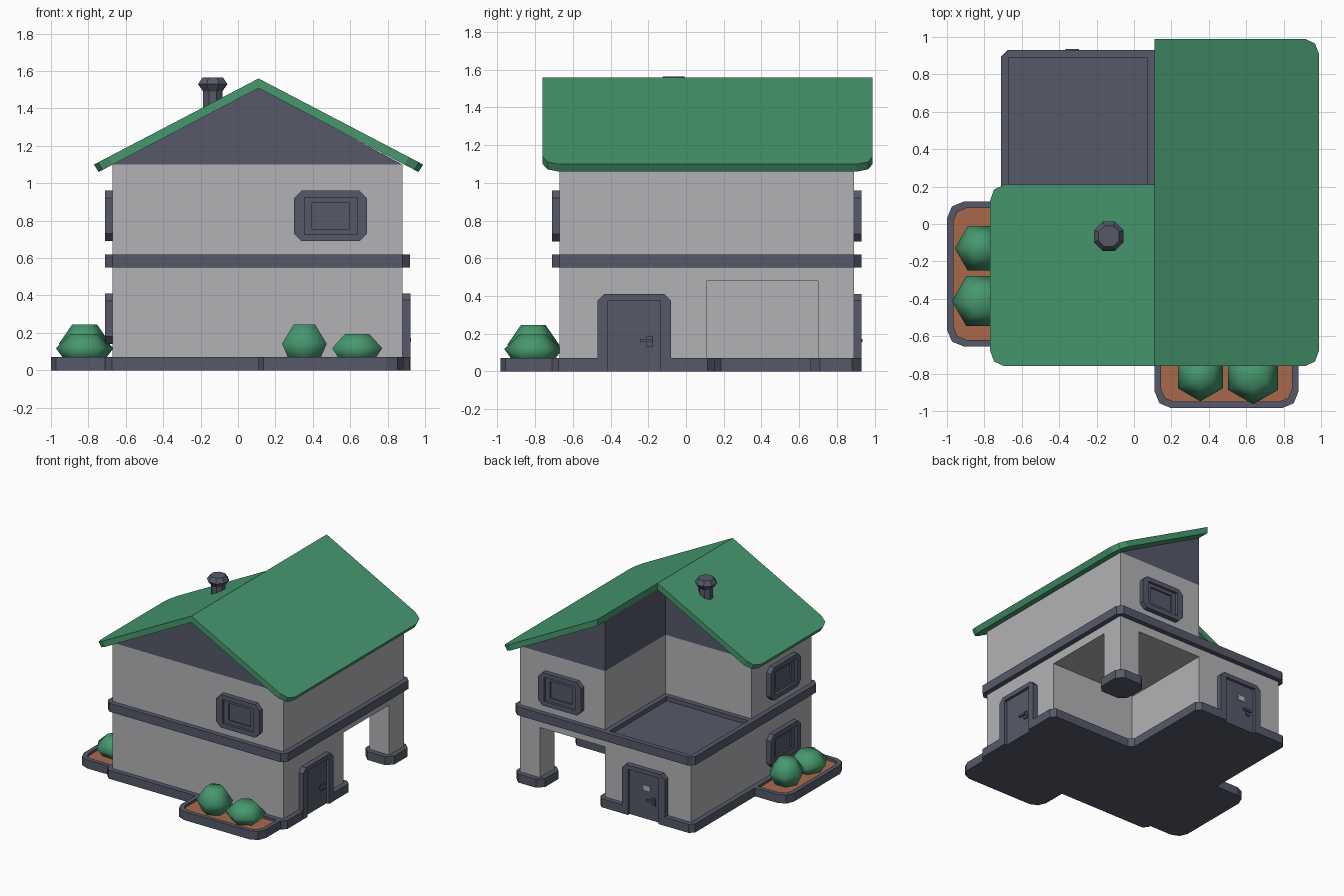
import bpy, bmesh, math
from mathutils import Matrix, Vector

if "Cube" in bpy.data.objects:
    bpy.data.objects.remove(bpy.data.objects["Cube"])


def material(name, color):
    m = bpy.data.materials.new(name)
    m.use_nodes = True
    m.diffuse_color = (*color, 1)
    m.node_tree.nodes["Principled BSDF"].inputs["Base Color"].default_value = (*color, 1)
    return m


GREY = material("wall grey", (0.45, 0.45, 0.47))
SLATE = material("slate", (0.092, 0.102, 0.14))
GREEN = material("roof and leaf green", (0.061, 0.314, 0.156))
SOIL = material("clay soil", (0.4, 0.138, 0.069))


def basis(right, normal, origin=(0, 0, 0)):
    """Upright drawing plane: u runs right, v runs up, w runs outward."""
    m = Matrix((right, (0, 0, 1), normal)).transposed().to_4x4()
    m.translation = Vector(origin)
    return m


LEFT_X, RIGHT_X, FRONT_Y, BACK_Y, MID = -0.67, 0.88, -0.67, 0.89, 0.11
PLAN = Matrix.Identity(4)
FRONT = basis((1, 0, 0), (0, -1, 0), (0, FRONT_Y, 0))
BACK = basis((-1, 0, 0), (0, 1, 0), (0, BACK_Y, 0))
RIGHT = basis((0, 1, 0), (1, 0, 0), (RIGHT_X, 0, 0))
LEFT = basis((0, -1, 0), (-1, 0, 0), (LEFT_X, 0, 0))
PROFILE = basis((1, 0, 0), (0, -1, 0))


def finish(name, bm, mat):
    bmesh.ops.recalc_face_normals(bm, faces=bm.faces[:])
    mesh = bpy.data.meshes.new(name)
    bm.to_mesh(mesh)
    bm.free()
    mesh.materials.append(mat)
    obj = bpy.data.objects.new(name, mesh)
    bpy.context.collection.objects.link(obj)
    return obj


def prism(name, points, lo, hi, mat, plane=PLAN, bevel=0, segments=1, corner=lambda u, v: True):
    """Extrude an outline along w, bevelling the chosen corners."""
    bm = bmesh.new()
    face = bm.faces.new([bm.verts.new((u, v, lo)) for u, v in points])
    ext = bmesh.ops.extrude_face_region(bm, geom=[face])
    for v in ext["geom"]:
        if isinstance(v, bmesh.types.BMVert):
            v.co.z = hi
    if bevel:
        edges = [e for e in bm.edges
                 if abs(e.verts[0].co.z - e.verts[1].co.z) > 1e-5
                 and corner(e.verts[0].co.x, e.verts[0].co.y)]
        bmesh.ops.bevel(bm, geom=edges, offset=bevel, segments=segments,
                        profile=0.5, affect='EDGES')
    bm.transform(plane)
    return finish(name, bm, mat)


def rect(u0, v0, u1, v1):
    return [(u0, v0), (u1, v0), (u1, v1), (u0, v1)]


def cut(obj, cutter):
    """Subtract the cutter and discard it."""
    mod = obj.modifiers.new("cut", 'BOOLEAN')
    mod.operation, mod.solver, mod.object = 'DIFFERENCE', 'EXACT', cutter
    bpy.context.view_layer.update()
    result = obj.evaluated_get(bpy.context.evaluated_depsgraph_get())
    mesh = bpy.data.meshes.new_from_object(result)
    obj.modifiers.remove(mod)
    obj.data = mesh
    bpy.data.objects.remove(cutter)


def lathe(name, rings, center, sides, phase, mat, smooth=False):
    bm = bmesh.new()
    loops = []
    for r, z in rings:
        angles = [phase + math.tau * i / sides for i in range(sides)]
        loops.append([bm.verts.new((center[0] + r * math.cos(a), center[1] + r * math.sin(a), z))
                      for a in angles])
    for a, b in zip(loops, loops[1:]):
        for i in range(sides):
            j = (i + 1) % sides
            bm.faces.new((a[i], a[j], b[j], b[i]))
    bm.faces.new(loops[0])
    bm.faces.new(loops[-1])
    obj = finish(name, bm, mat)
    if smooth:
        obj.data.polygons.foreach_set("use_smooth", [True] * len(obj.data.polygons))
    return obj


def l_shape(out):
    """Ground floor outline with the open back corner, grown by out."""
    x0, y0, x1, y1, m = LEFT_X - out, FRONT_Y - out, RIGHT_X + out, BACK_Y + out, MID + out
    return [(x0, y0), (x1, y0), (x1, m), (m, m), (m, y1), (x0, y1)]


# Foundation, ground floor and corner pillar
foundation = prism("foundation", l_shape(0.04), 0, 0.07, SLATE, bevel=0.035)
prism("pillar_base", rect(0.66, 0.66, 0.92, 0.93), 0, 0.07, SLATE, bevel=0.05)
prism("pillar", rect(0.7, 0.7, RIGHT_X, BACK_Y), 0.06, 0.49, GREY)
prism("ground_floor_walls", l_shape(0), 0.06, 0.49, GREY)
prism("carport_ceiling", rect(LEFT_X, FRONT_Y, RIGHT_X, BACK_Y), 0.48, 0.57, GREY)

# Floor band with sunken terrace
band = prism("floor_band", rect(-0.71, -0.71, 0.92, 0.93), 0.55, 0.62, SLATE, bevel=0.04)
cut(band, prism("terrace_cutter", rect(-0.67, 0.15, 0.07, 0.89), 0.585, 0.7, SLATE))

# Upper walls, gables and roof: short wing on the left, long wing on the right
for side, sign, edge, back in (("left", -1, LEFT_X, MID), ("right", 1, RIGHT_X, BACK_Y)):
    prism(side + "_upper_walls", rect(min(edge, MID), FRONT_Y, max(edge, MID), back),
          0.6, 1.1, GREY)
    prism(side + "_gable", [(MID, 1.1), (edge, 1.1), (MID, 1.512)], -back, -FRONT_Y,
          SLATE, PROFILE)
    # The eave corners are rounded, the ridge stays sharp
    bm = bmesh.new()
    section = [(0, 1.56), (0, 1.508), (0.855, 1.06), (0.88, 1.1)]
    face = bm.faces.new([bm.verts.new((MID + sign * u, -0.76, z)) for u, z in section])
    ext = bmesh.ops.extrude_face_region(bm, geom=[face])
    for v in ext["geom"]:
        if isinstance(v, bmesh.types.BMVert):
            v.co.y = back + 0.1
    eave = [e for e in bm.edges
            if all(abs(v.co.x - MID) > 0.8 for v in e.verts)
            and abs(e.verts[0].co.y - e.verts[1].co.y) < 1e-5]
    bmesh.ops.bevel(bm, geom=eave, offset=0.085, segments=2, profile=0.5, affect='EDGES')
    finish(side + "_roof", bm, GREEN)

# Chimney with flared cap
lathe("chimney", [(0.055, 1.35), (0.055, 1.49), (0.085, 1.53), (0.06, 1.565)],
      (-0.135, -0.065), 8, math.pi / 8, SLATE)


# Windows: a chamfered frame with two stepped recesses
def window(name, plane, u, v):
    def box(w, h):
        return rect(u - w, v - h, u + w, v + h)
    frame = prism(name, box(0.195, 0.135), -0.01, 0.04, SLATE, plane, bevel=0.04)
    cut(frame, prism("recess", box(0.14, 0.098), 0.02, 0.06, SLATE, plane))
    cut(frame, prism("pane", box(0.1, 0.07), 0.005, 0.06, SLATE, plane))


window("front_window", FRONT, 0.495, 0.825)
window("back_window", BACK, -0.495, 0.825)
window("left_upper_window", LEFT, 0.28, 0.825)
window("left_lower_window", LEFT, 0.28, 0.275)


# Doors: a frame with recessed panel, handle plate and lever
def door(name, plane, u):
    def panel():
        return prism("panel", rect(u - 0.14, -0.02, u + 0.14, 0.375), 0.018, 0.08, SLATE, plane)
    frame = prism(name, rect(u - 0.195, 0, u + 0.195, 0.41), -0.01, 0.041, SLATE, plane,
                  bevel=0.035, corner=lambda a, b: b > 0.3)
    cut(frame, panel())
    cut(foundation, panel())
    prism(name + "_handle_plate", rect(u + 0.065, 0.13, u + 0.1, 0.187), 0.01, 0.03, SLATE, plane)
    prism(name + "_lever", rect(u + 0.03, 0.155, u + 0.1, 0.172), 0.03, 0.046, SLATE, plane)


door("side_door", RIGHT, -0.275)
door("back_door", BACK, 0.265)
prism("back_door_peephole", rect(0.255, 0.235, 0.315, 0.275), 0.016, 0.024, GREY, BACK)


# Planters with soil and bushes
def planter(name, box, inner, corner):
    tray = prism(name, rect(*box), 0, 0.07, SLATE, bevel=0.09, segments=2, corner=corner)
    cut(tray, prism("hollow", rect(*inner), 0.045, 0.1, SLATE, bevel=0.07, segments=2,
                    corner=corner))
    prism(name + "_soil", rect(*inner), 0.03, 0.05, SOIL, bevel=0.07, segments=2, corner=corner)


planter("front_planter", (0.11, -0.985, 0.88, -0.7), (0.145, -0.95, 0.845, -0.71),
        lambda x, y: y < -0.9)
planter("left_planter", (-1, -0.655, -0.7, 0.12), (-0.965, -0.62, -0.71, 0.085),
        lambda x, y: x < -0.9)

for name, center, radius, top, phase in (
        ("front_tall_bush", (0.355, -0.81), 0.138, 0.245, math.pi / 2),
        ("front_low_bush", (0.637, -0.81), 0.154, 0.195, math.pi / 2),
        ("left_tall_bush", (-0.82, -0.13), 0.138, 0.245, 0),
        ("left_low_bush", (-0.82, -0.412), 0.154, 0.195, 0)):
    mid = 0.05 + 0.47 * (top - 0.05)
    lathe(name, [(radius * 0.65, 0.045), (radius, mid), (radius * 0.48, top)],
          center, 6, phase, GREEN, smooth=True)
